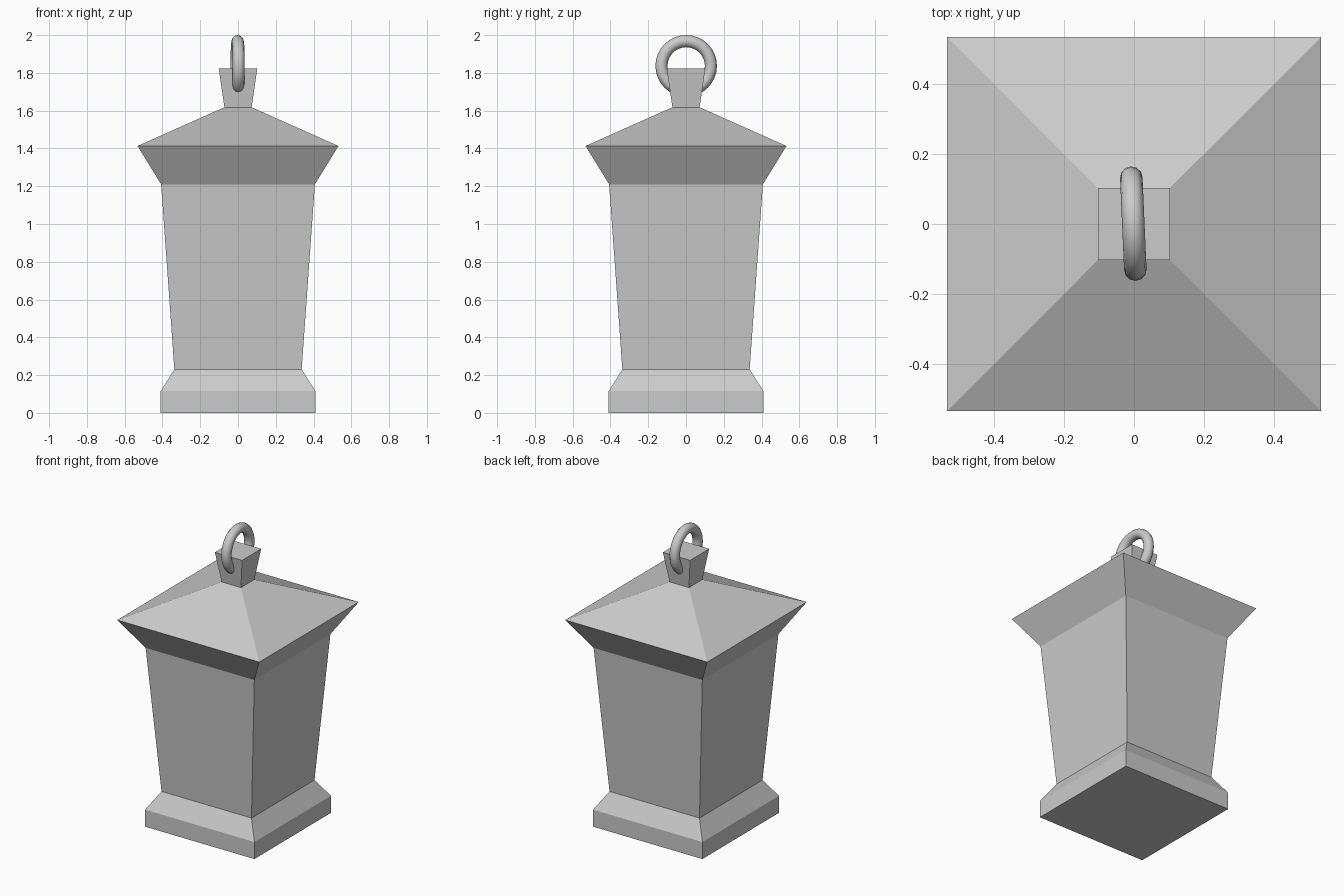
import bpy, bmesh
from math import radians

if "Cube" in bpy.data.objects:
    bpy.data.objects.remove(bpy.data.objects["Cube"])


def square_loft(name, profile):
    """Closed solid made of stacked square sections (half width, height)."""
    bm = bmesh.new()
    rings = [[bm.verts.new((sx * w, sy * w, z))
              for sx, sy in ((-1, -1), (1, -1), (1, 1), (-1, 1))]
             for w, z in profile]
    for lo, hi in zip(rings, rings[1:]):
        for i in range(4):
            j = (i + 1) % 4
            bm.faces.new((lo[i], lo[j], hi[j], hi[i]))
    bm.faces.new(rings[0][::-1])
    bm.faces.new(rings[-1])
    bmesh.ops.recalc_face_normals(bm, faces=bm.faces)
    mesh = bpy.data.meshes.new(name)
    bm.to_mesh(mesh)
    bm.free()
    obj = bpy.data.objects.new(name, mesh)
    bpy.context.collection.objects.link(obj)
    return obj


# Plinth, tapered body, flared eave, roof and top block in one continuous shell
square_loft("lantern_body", [
    (0.41, 0.0), (0.41, 0.115),      # plinth
    (0.337, 0.23), (0.407, 1.21),    # tapered body
    (0.532, 1.413), (0.072, 1.618),  # eave and roof
    (0.102, 1.822),                  # top block
])

# Hanging ring through the top block, turned very slightly
bpy.ops.mesh.primitive_torus_add(
    major_segments=32, minor_segments=12,
    major_radius=0.131, minor_radius=0.032,
    location=(-0.002, 0.001, 1.837),
    rotation=(0, radians(90), radians(2.5)))
ring = bpy.context.object
ring.name = "hanging_ring"
bpy.ops.object.shade_smooth_by_angle(angle=radians(40))
